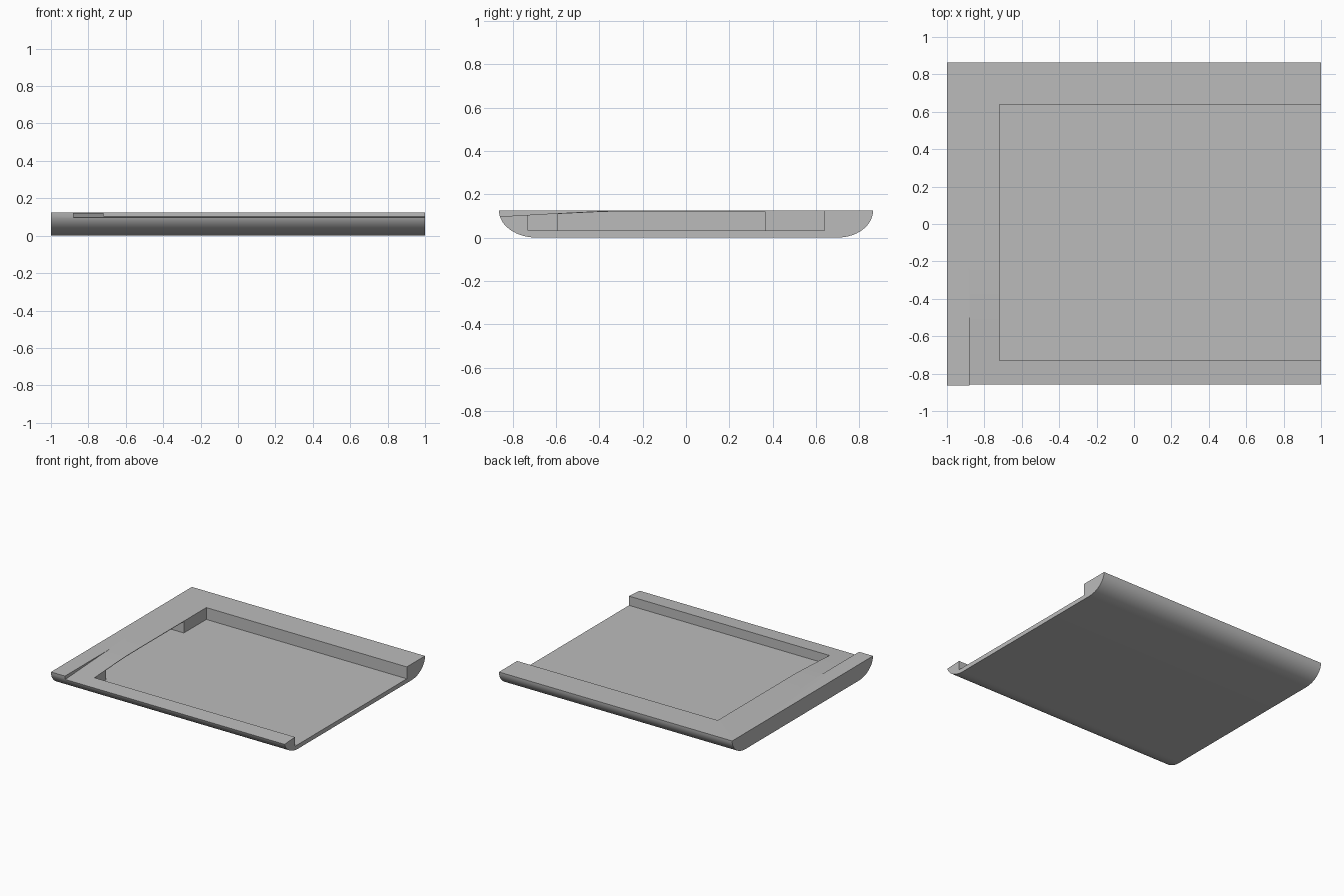
import bpy, bmesh
from math import sin, cos, pi

cube = bpy.data.objects.get("Cube")
if cube:
    bpy.data.objects.remove(cube)

grey = bpy.data.materials.new("plain grey")
grey.use_nodes = True
colour = (0.5, 0.5, 0.5, 1)
grey.diffuse_color = colour
grey.node_tree.nodes["Principled BSDF"].inputs["Base Color"].default_value = colour


def prism(name, profile, x0, x1):
    """Extrude a y-z outline along x."""
    bm = bmesh.new()
    face = bm.faces.new([bm.verts.new((x0, y, z)) for y, z in profile])
    ext = bmesh.ops.extrude_face_region(bm, geom=[face])
    verts = [v for v in ext["geom"] if isinstance(v, bmesh.types.BMVert)]
    bmesh.ops.translate(bm, verts=verts, vec=(x1 - x0, 0, 0))
    bmesh.ops.recalc_face_normals(bm, faces=bm.faces)
    mesh = bpy.data.meshes.new(name)
    bm.to_mesh(mesh)
    bm.free()
    mesh.materials.append(grey)
    obj = bpy.data.objects.new(name, mesh)
    bpy.context.collection.objects.link(obj)
    return obj


def cut(target, cutter):
    mod = target.modifiers.new(cutter.name, "BOOLEAN")
    mod.operation = "DIFFERENCE"
    mod.solver = "EXACT"
    mod.object = cutter
    bpy.context.view_layer.objects.active = target
    bpy.ops.object.modifier_apply(modifier=mod.name)
    bpy.data.objects.remove(cutter)


HALF, TOP, FLOOR = 0.863, 0.125, 0.033

# Tray body: flat base with rounded front and back edges
steps = [i / 14 * pi / 2 for i in range(15)]
back = [(0.70 + (HALF - 0.70) * sin(a), TOP * (1 - cos(a))) for a in steps]
front = [(-0.69 - (HALF - 0.69) * sin(a), TOP * (1 - cos(a))) for a in reversed(steps)]
tray = prism("tray", back + front, -1, 1)

# Front lip slopes down, leaving a raised strip at one end
slope = [(-0.9, 0.095), (-HALF, 0.097), (-0.6, 0.112), (-0.42, 0.121), (-0.3, TOP)]
cut(tray, prism("slope_cutter", slope + [(-0.3, 0.2), (-0.9, 0.2)], -0.88, 1.1))

# Pocket open at one end
pocket = [(-0.73, FLOOR), (0.64, FLOOR), (0.64, 0.2), (-0.73, 0.2)]
cut(tray, prism("pocket_cutter", pocket, -0.72, 1.1))

# Slot running under the end border
slot = [(-0.59, FLOOR), (0.365, FLOOR), (0.365, 0.121), (-0.3, 0.121), (-0.42, 0.117), (-0.59, 0.109)]
cut(tray, prism("slot_cutter", slot, -0.92, -0.6))

# Smooth the rounded edges, keep the corners crisp
bpy.ops.object.select_all(action="DESELECT")
tray.select_set(True)
bpy.context.view_layer.objects.active = tray
bpy.ops.object.shade_smooth_by_angle(angle=pi / 9)
